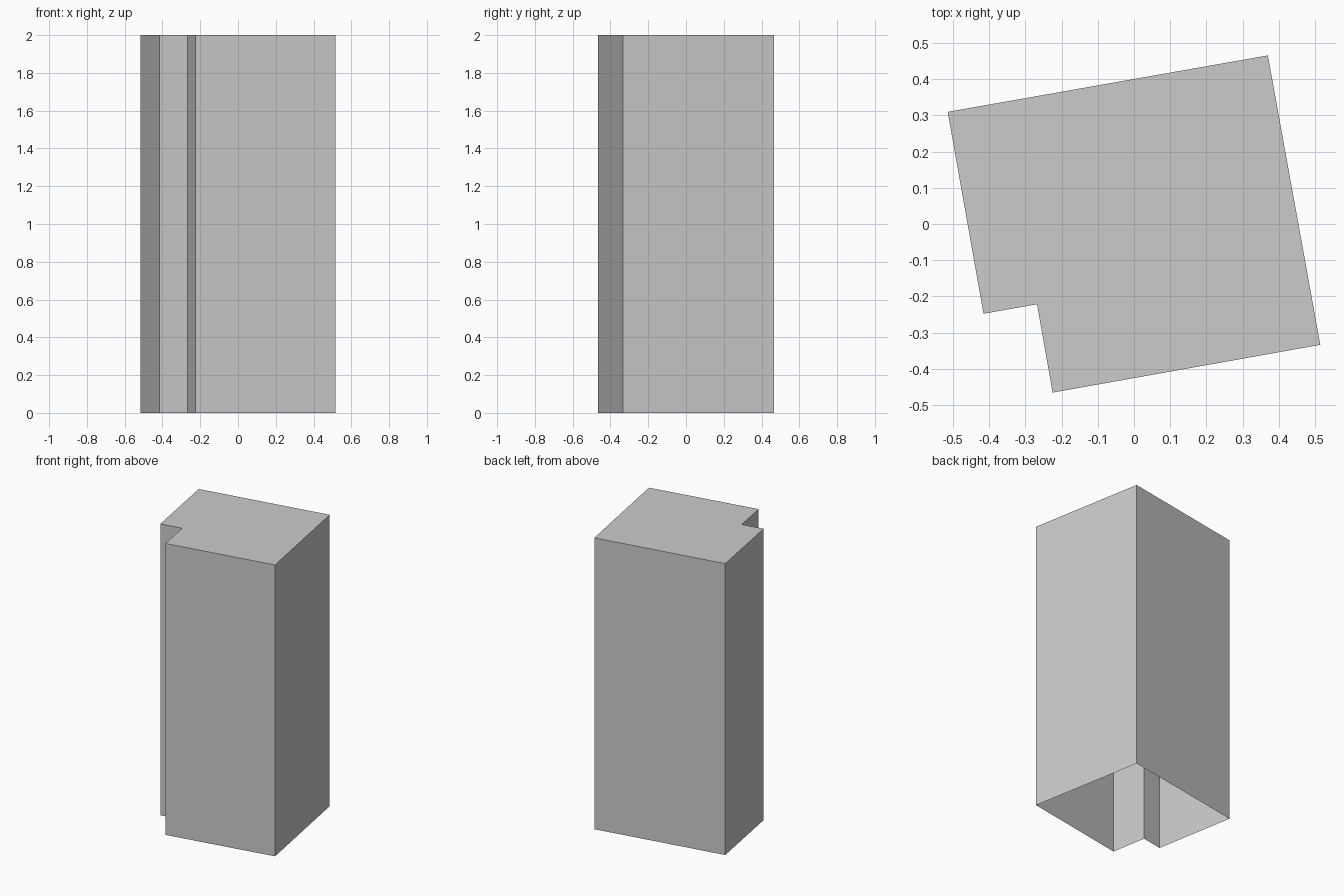
import bpy, bmesh

if "Cube" in bpy.data.objects:
    bpy.data.objects.remove(bpy.data.objects["Cube"])

HEIGHT = 2.0
# Notched footprint, counter-clockwise seen from above (turned about 10 degrees)
FOOTPRINT = [(-0.515, 0.31), (-0.416, -0.248), (-0.268, -0.222),
             (-0.225, -0.466), (0.515, -0.334), (0.37, 0.466)]


def open_prism(name, outline, height):
    """Walls and roof of a prism, left open underneath."""
    bm = bmesh.new()
    low = [bm.verts.new((x, y, 0)) for x, y in outline]
    high = [bm.verts.new((x, y, height)) for x, y in outline]
    bm.faces.new(high)
    n = len(outline)
    for i in range(n):
        j = (i + 1) % n
        bm.faces.new((low[i], low[j], high[j], high[i]))
    mesh = bpy.data.meshes.new(name)
    bm.to_mesh(mesh)
    bm.free()
    obj = bpy.data.objects.new(name, mesh)
    bpy.context.collection.objects.link(obj)
    return obj


# Tower block shell: walls plus flat roof
open_prism("tower_block", FOOTPRINT, HEIGHT)
